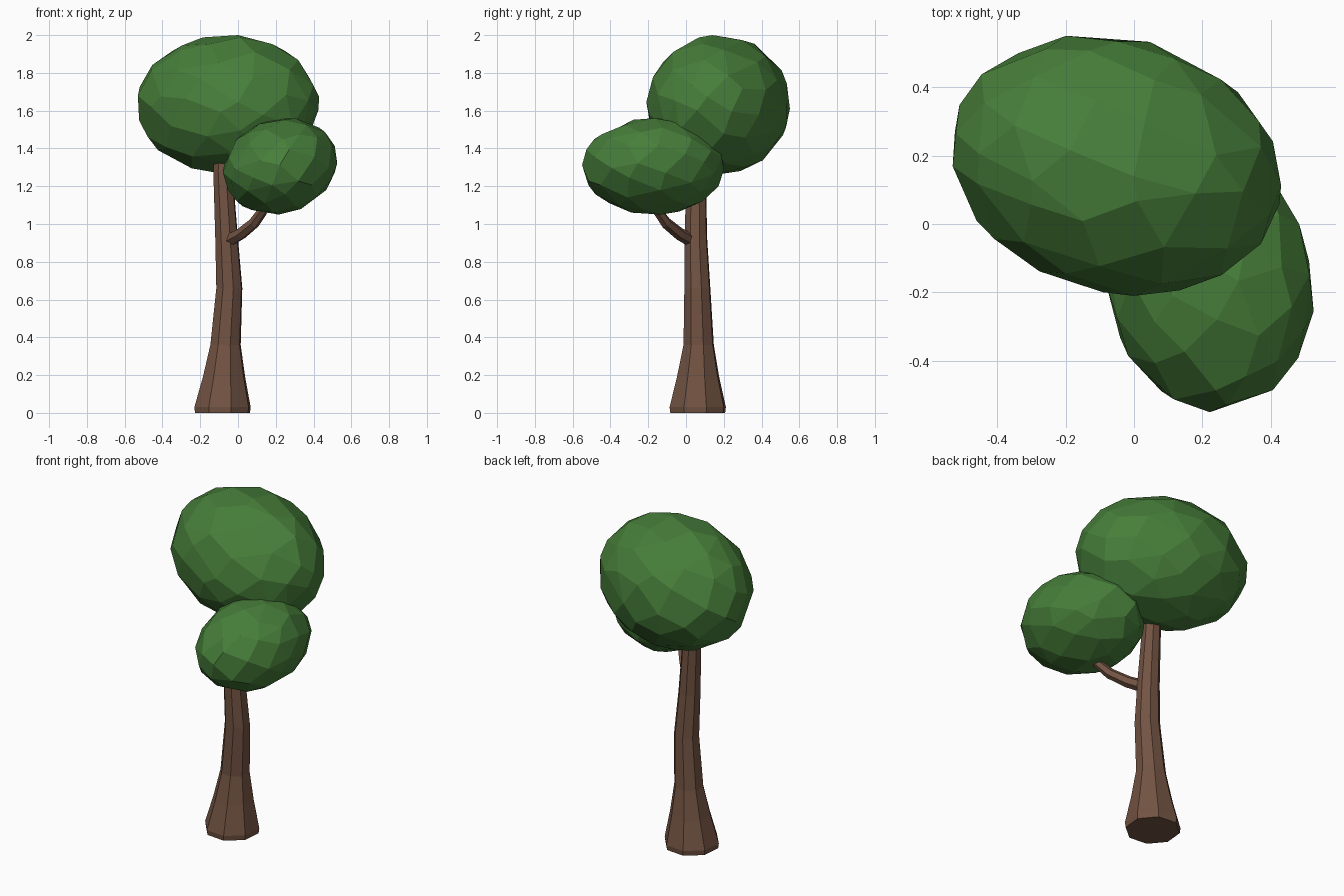
import bpy, bmesh, math, random
from mathutils import Vector, Matrix

if "Cube" in bpy.data.objects:
    bpy.data.objects.remove(bpy.data.objects["Cube"])

random.seed(4)


def material(name, color):
    m = bpy.data.materials.new(name)
    m.diffuse_color = (*color, 1)
    m.use_nodes = True
    m.node_tree.nodes["Principled BSDF"].inputs["Base Color"].default_value = m.diffuse_color
    return m


def finish(bm, name, mat):
    bmesh.ops.recalc_face_normals(bm, faces=bm.faces[:])
    me = bpy.data.meshes.new(name)
    bm.to_mesh(me)
    bm.free()
    me.materials.append(mat)
    ob = bpy.data.objects.new(name, me)
    bpy.context.collection.objects.link(ob)
    return ob


def tube(name, rings, sides, mat, phase=0.0, level=False):
    """Faceted limb through (x, y, z, radius) rings."""
    bm = bmesh.new()
    pts = [Vector(r[:3]) for r in rings]
    loops = []
    for i, r in enumerate(rings):
        axis = pts[min(i + 1, len(pts) - 1)] - pts[max(i - 1, 0)]
        q = Vector((0, 0, 1)).rotation_difference(Vector((0, 0, 1)) if level else axis)
        loop = []
        for k in range(sides):
            a = phase + math.tau * k / sides
            loop.append(bm.verts.new(pts[i] + q @ Vector((math.cos(a), math.sin(a), 0)) * r[3]))
        loops.append(loop)
    for lo, hi in zip(loops, loops[1:]):
        for k in range(sides):
            j = (k + 1) % sides
            bm.faces.new((lo[k], lo[j], hi[j], hi[k]))
    bm.faces.new(loops[0][::-1])
    bm.faces.new(loops[-1])
    return finish(bm, name, mat)


def foliage(name, lo, hi, count, mat, xy=0.0, xz=0.0):
    """Faceted leaf mass: hull of spread points, sheared, then fitted to its bounds."""
    shear = Matrix(((1, xy, xz), (xy, 1, 0), (xz, 0, 1)))
    lo, hi = Vector(lo), Vector(hi)
    size = hi - lo
    pts = []
    for i in range(count):
        z = 1 - (2 * i + 1) / count
        a = i * math.pi * (3 - math.sqrt(5))
        r = math.sqrt(1 - z * z)
        d = Vector((r * math.cos(a), r * math.sin(a), z))
        d += Vector([random.uniform(-0.1, 0.1) for _ in range(3)])
        d = shear @ d.normalized()
        pts.append(Vector([d[k] * size[k] for k in range(3)]))
    for k in range(3):
        a, b = min(p[k] for p in pts), max(p[k] for p in pts)
        for p in pts:
            p[k] = lo[k] + (p[k] - a) / (b - a) * size[k]
    bm = bmesh.new()
    for p in pts:
        bm.verts.new(p)
    bmesh.ops.convex_hull(bm, input=bm.verts[:])
    # merge nearly flat triangles into broad facets
    bmesh.ops.dissolve_limit(bm, angle_limit=math.radians(9), verts=bm.verts[:], edges=bm.edges[:])
    return finish(bm, name, mat)


bark = material("bark", (0.17, 0.087, 0.055))
leaf = material("leaf", (0.063, 0.21, 0.042))

# Trunk with flared foot
tube("trunk", [
    (-0.082, 0.062, 0.0, 0.152), (-0.082, 0.062, 0.03, 0.156),
    (-0.074, 0.064, 0.19, 0.117), (-0.066, 0.067, 0.36, 0.084),
    (-0.046, 0.060, 0.66, 0.072), (-0.060, 0.052, 0.92, 0.063),
    (-0.080, 0.054, 1.28, 0.053), (-0.080, 0.058, 1.45, 0.045),
], 8, bark, phase=0.3, level=True)

# Side branch
tube("branch", [
    (-0.055, 0.035, 0.910, 0.036), (0.015, -0.035, 0.948, 0.033),
    (0.085, -0.105, 1.005, 0.030), (0.135, -0.155, 1.075, 0.026),
    (0.180, -0.190, 1.180, 0.022),
], 6, bark)

# Foliage masses
foliage("upper_foliage", (-0.53, -0.21, 1.26), (0.43, 0.55, 2.0), 84, leaf, xy=-0.07)
foliage("lower_foliage", (-0.08, -0.55, 1.05), (0.525, 0.20, 1.56), 72, leaf, xy=-0.03, xz=0.06)
